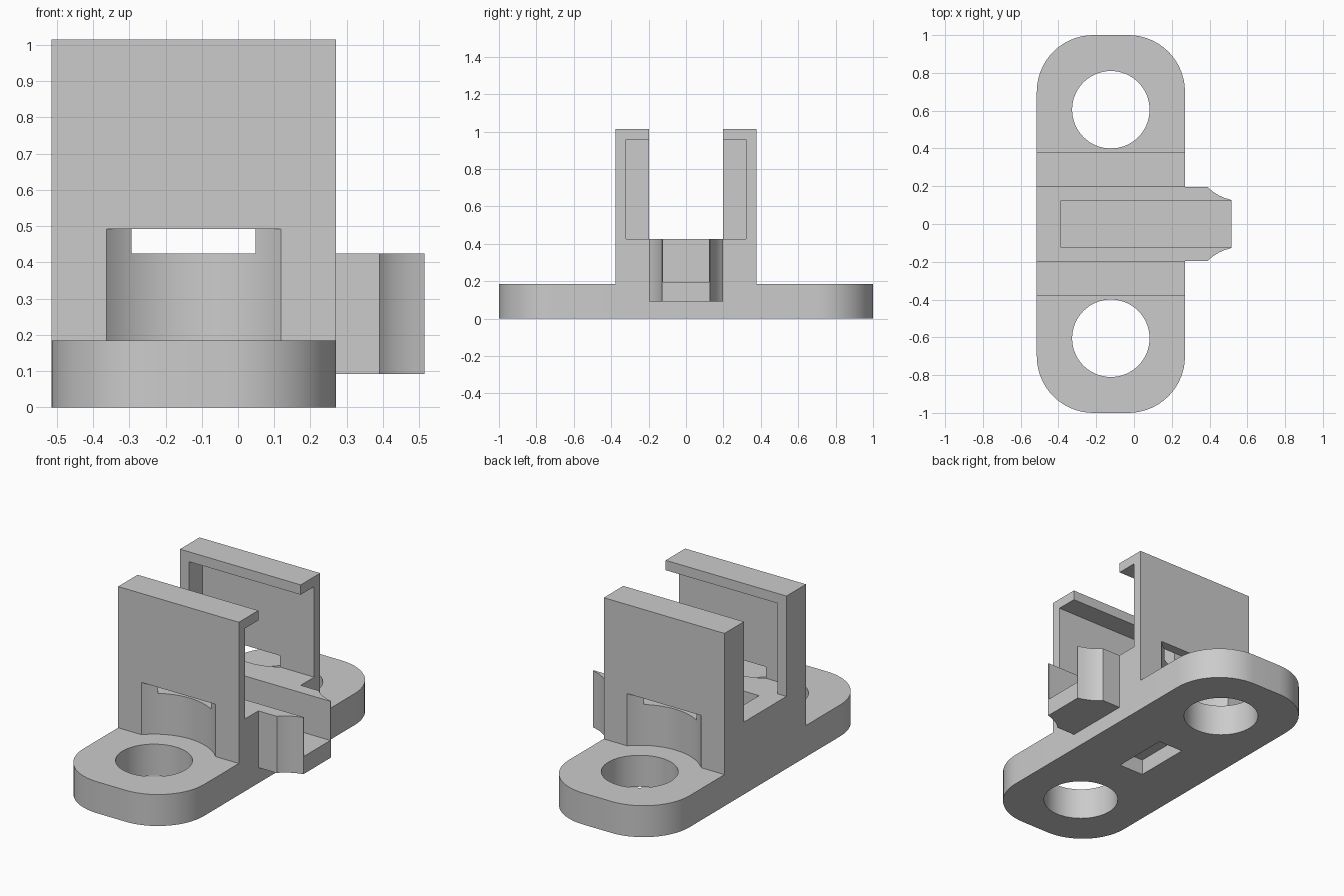
import bpy, bmesh, math

if "Cube" in bpy.data.objects:
    bpy.data.objects.remove(bpy.data.objects["Cube"])

X0, X1 = -0.515, 0.27          # plate and wall extent along x
HX = (X0 + X1) / 2             # hole centre in x
HY = 0.605                     # hole centre distance in y
TOP, PLATE, FLOOR = 1.015, 0.185, 0.425


def prism(name, outline, z0, z1):
    """Closed solid made by raising an xy outline from z0 to z1."""
    bm = bmesh.new()
    face = bm.faces.new([bm.verts.new((x, y, z0)) for x, y in outline])
    up = bmesh.ops.extrude_face_region(bm, geom=[face])["geom"]
    for v in up:
        if isinstance(v, bmesh.types.BMVert):
            v.co.z = z1
    bmesh.ops.recalc_face_normals(bm, faces=bm.faces)
    mesh = bpy.data.meshes.new(name)
    bm.to_mesh(mesh)
    bm.free()
    obj = bpy.data.objects.new(name, mesh)
    bpy.context.collection.objects.link(obj)
    return obj


def box(name, x0, x1, y0, y1, z0, z1):
    return prism(name, [(x0, y0), (x1, y0), (x1, y1), (x0, y1)], z0, z1)


def arc(cx, cy, r, a0, a1, n):
    return [(cx + r * math.cos(math.radians(a0 + (a1 - a0) * i / n)),
             cy + r * math.sin(math.radians(a0 + (a1 - a0) * i / n))) for i in range(n + 1)]


def cylinder(name, cx, cy, r, z0, z1):
    return prism(name, arc(cx, cy, r, 0, 360, 64)[:-1], z0, z1)


def combine(target, other, operation):
    """Apply a boolean and discard the helper object."""
    other.hide_render = True
    mod = target.modifiers.new(operation, "BOOLEAN")
    mod.operation, mod.solver, mod.object = operation, "EXACT", other
    bpy.context.view_layer.objects.active = target
    bpy.ops.object.modifier_apply(modifier=mod.name)
    bpy.data.objects.remove(other)


# Rounded mounting plate
R = 0.3
corners = [(X1 - R, 1 - R, 0), (X0 + R, 1 - R, 90), (X0 + R, R - 1, 180), (X1 - R, R - 1, 270)]
outline = [p for cx, cy, a in corners for p in arc(cx, cy, R, a, a + 90, 14)]
bracket = prism("mounting_bracket", outline, 0, PLATE)

# Block that becomes the two side walls
combine(bracket, box("wall_block", X0, X1, -0.378, 0.378, 0.05, TOP), "UNION")

# Tongue with concave tapered tip
side = [(0.39, 0.197), (0.405, 0.181), (0.425, 0.166), (0.45, 0.151), (0.48, 0.138), (0.515, 0.127)]
tongue = [(0.0, 0.197)] + side
tongue += [(x, -y) for x, y in reversed(tongue)]
combine(bracket, prism("tongue", tongue, 0.092, FLOOR), "UNION")

# Central channel, groove along the tongue and recess underneath
combine(bracket, box("channel_cutter", -1, 1, -0.197, 0.197, FLOOR, 1.3), "DIFFERENCE")
combine(bracket, box("groove_cutter", -0.39, 1, -0.122, 0.122, 0.195, 0.6), "DIFFERENCE")
combine(bracket, box("recess_cutter", HX - 0.08, HX + 0.08, -0.17, 0.17, -0.1, 0.092), "DIFFERENCE")

# Wall pockets, screw holes and screw-head clearances on both sides
for s in (-1, 1):
    y0, y1 = sorted((s * 0.1, s * 0.322))
    combine(bracket, box("pocket_cutter", -0.457, 1, y0, y1, FLOOR, 0.957), "DIFFERENCE")
    combine(bracket, cylinder("clearance_cutter", HX, s * HY, 0.331, PLATE, 0.492), "DIFFERENCE")
    combine(bracket, cylinder("hole_cutter", HX, s * HY, 0.205, -0.1, 0.3), "DIFFERENCE")

# Smooth the curved faces, keep edges crisp
bpy.ops.object.select_all(action="DESELECT")
bracket.select_set(True)
bpy.context.view_layer.objects.active = bracket
bpy.ops.object.shade_smooth_by_angle(angle=math.radians(25))
